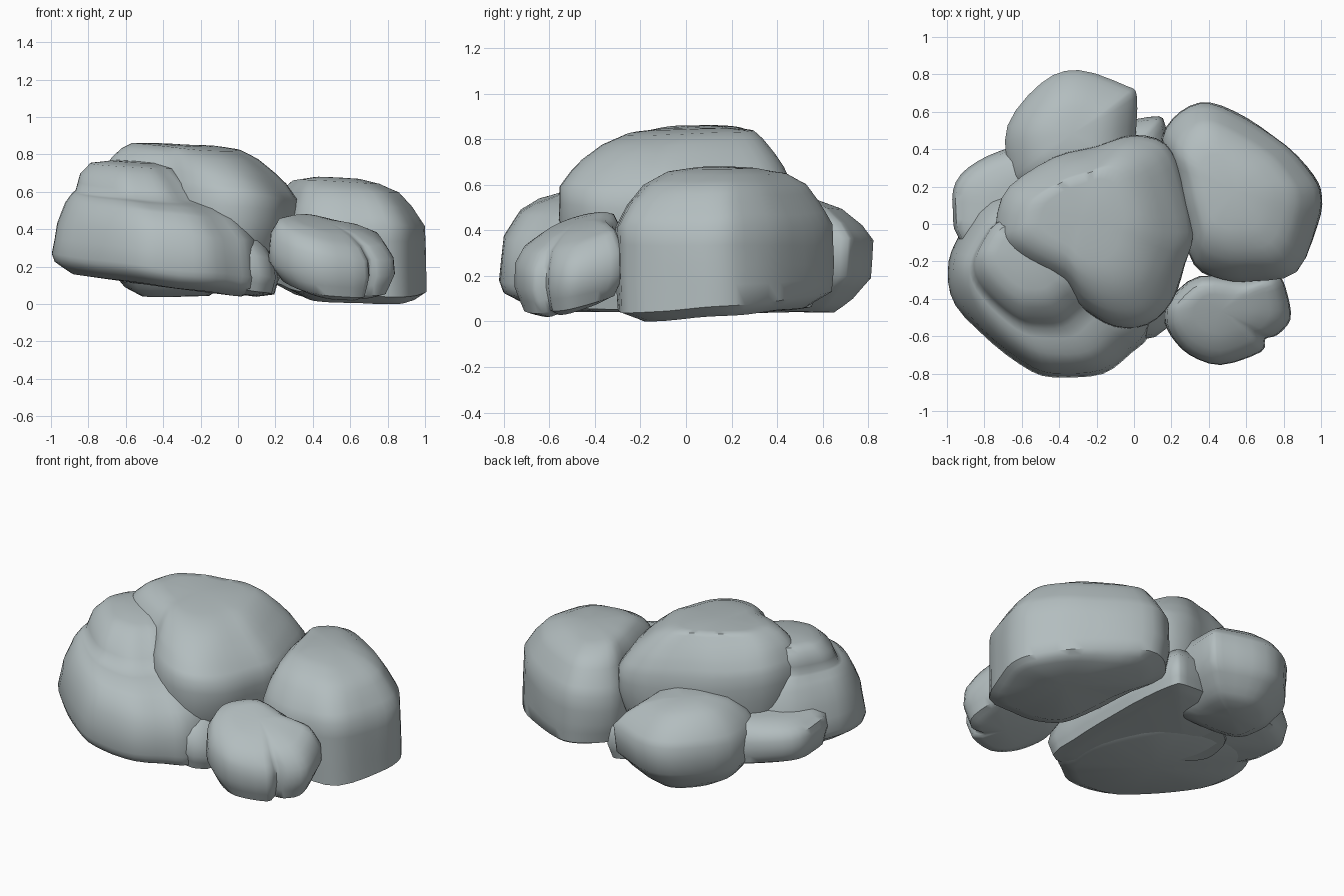
import bpy, bmesh, math
from mathutils import Vector, noise

stone = bpy.data.materials.new("blue grey stone")
stone.diffuse_color = (0.45, 0.51, 0.52, 1)


def spline(a, b, c, d, t):
    # Catmull-Rom point between b and c
    return 0.5 * (2 * b + (c - a) * t + (2 * a - 5 * b + 4 * c - d) * t * t
                  + (3 * b - a - 3 * c + d) * t ** 3)


def rock(name, centre, outline, levels, rough=0.012):
    """Loft a boulder. outline: plan view points, clockwise.
    levels: (height, scale, shift x, shift y, slope x, slope y), bottom to top."""
    c = Vector(centre)
    pts = [Vector(p) - c for p in outline]
    n = len(pts)
    ring = [spline(pts[i - 1], pts[i], pts[(i + 1) % n], pts[(i + 2) % n], k / 3)
            for i in range(n) for k in range(3)]
    lv = [Vector(l) for l in levels]
    fine = []
    for i in range(len(lv) - 1):
        fine += [lv[i], (lv[i] + lv[i + 1]) / 2]
    fine.append(lv[-1])

    def place(p, l):
        z, s, dx, dy, sx, sy = l
        x, y = p.x * s + dx, p.y * s + dy
        v = Vector((x + c.x, y + c.y, z + sx * x + sy * y))
        v += noise.noise_vector(v * 3.5) * rough
        v.z = max(v.z, 0)
        return v

    bm = bmesh.new()
    rings = [[bm.verts.new(place(p, l)) for p in ring] for l in fine]
    m = len(ring)
    for lo, hi in zip(rings, rings[1:]):
        for i in range(m):
            j = (i + 1) % m
            bm.faces.new((lo[i], lo[j], hi[j], hi[i]))
    for loop, l in ((rings[0], fine[0]), (rings[-1], fine[-1])):
        mid = bm.verts.new(place(Vector((0, 0)), l))
        for i in range(m):
            bm.faces.new((loop[i], loop[(i + 1) % m], mid))
    bmesh.ops.recalc_face_normals(bm, faces=bm.faces)
    me = bpy.data.meshes.new(name)
    bm.to_mesh(me)
    bm.free()
    me.materials.append(stone)
    ob = bpy.data.objects.new(name, me)
    bpy.context.collection.objects.link(ob)
    bpy.ops.object.select_all(action='DESELECT')
    ob.select_set(True)
    bpy.context.view_layer.objects.active = ob
    bpy.ops.object.shade_smooth_by_angle(angle=math.radians(50))


# Tall central boulder with a tilted, stepped cap
rock("top_boulder", (-0.22, -0.02),
     [(-0.74, 0), (-0.67, 0.2), (-0.43, 0.35), (-0.2, 0.42), (0, 0.48), (0.17, 0.43),
      (0.26, 0.25), (0.32, -0.05), (0.27, -0.22), (0.2, -0.42), (0.07, -0.54),
      (-0.1, -0.55), (-0.26, -0.47), (-0.38, -0.34), (-0.6, -0.22), (-0.72, -0.12)],
     [(0.10, 0.75, 0, 0, -0.05, 0), (0.25, 0.9, 0, 0, -0.05, 0), (0.46, 1, 0, 0, -0.08, 0),
      (0.61, 0.99, 0, 0, -0.1, 0), (0.69, 0.9, -0.01, 0, -0.1, 0.02),
      (0.74, 0.82, -0.02, 0, -0.1, 0.03), (0.80, 0.68, -0.04, 0.01, -0.08, 0.04),
      (0.835, 0.54, -0.06, 0.04, -0.07, 0.03), (0.845, 0.3, -0.06, 0.05, -0.06, 0.02)])

# Broad front left boulder with two ledges
rock("left_boulder", (-0.42, -0.32),
     [(-1, -0.25), (-0.95, -0.08), (-0.78, 0.15), (-0.5, 0.2), (-0.1, 0.1), (0.08, -0.15),
      (0.13, -0.4), (0.08, -0.6), (-0.02, -0.69), (-0.16, -0.8), (-0.38, -0.82),
      (-0.55, -0.79), (-0.76, -0.64), (-0.95, -0.43)],
     [(0.10, 0.8, 0, 0, -0.14, 0), (0.15, 0.97, 0, 0, -0.14, 0), (0.20, 1, 0, 0, -0.12, 0),
      (0.38, 0.95, 0, 0, -0.08, 0), (0.49, 0.83, -0.02, 0.01, -0.1, 0),
      (0.54, 0.72, -0.05, 0.02, -0.1, 0.03), (0.57, 0.58, -0.11, 0.05, -0.08, 0.05),
      (0.66, 0.51, -0.13, 0.08, -0.08, 0.05), (0.73, 0.4, -0.14, 0.11, -0.05, 0.05),
      (0.745, 0.2, -0.14, 0.12, -0.05, 0.05)])

# Steep right boulder
rock("right_boulder", (0.62, 0.15),
     [(0.15, 0.46), (0.25, 0.6), (0.4, 0.65), (0.6, 0.56), (0.82, 0.42), (0.96, 0.26),
      (1, 0.15), (0.98, 0), (0.87, -0.26), (0.65, -0.31), (0.47, -0.3), (0.32, -0.22),
      (0.25, 0), (0.2, 0.25)],
     [(0.03, 0.75, 0.03, 0, -0.02, 0.08), (0.08, 0.97, 0.01, 0, -0.04, 0.08),
      (0.25, 1, 0, 0, 0, 0), (0.42, 0.99, 0, 0, 0, 0), (0.52, 0.87, -0.02, 0, 0, 0),
      (0.6, 0.74, -0.04, 0.01, -0.02, 0), (0.65, 0.54, -0.07, 0.02, -0.04, 0),
      (0.67, 0.28, -0.08, 0.02, -0.03, 0)])

# Small front boulder, leaning down towards the front right, with a notch
rock("front_boulder", (0.5, -0.5),
     [(0.17, -0.5), (0.2, -0.4), (0.35, -0.28), (0.6, -0.29), (0.77, -0.28), (0.82, -0.37),
      (0.83, -0.51), (0.76, -0.6), (0.7, -0.62), (0.68, -0.69), (0.47, -0.75),
      (0.3, -0.7), (0.2, -0.6)],
     [(0.07, 0.55, 0.03, 0, -0.15, 0.3), (0.10, 0.83, 0.01, 0, -0.15, 0.25),
      (0.20, 1, 0, 0, -0.12, 0.2), (0.31, 0.98, 0, 0, -0.2, 0.25),
      (0.38, 0.84, -0.01, 0, -0.2, 0.33), (0.41, 0.6, -0.03, 0.02, -0.18, 0.3),
      (0.42, 0.3, -0.04, 0.03, -0.15, 0.3)])

# Rounded back boulder
rock("back_boulder", (-0.33, 0.48),
     [(-0.68, 0.3), (-0.68, 0.53), (-0.5, 0.75), (-0.3, 0.82), (-0.05, 0.74), (0.01, 0.68),
      (0.01, 0.45), (-0.02, 0.2), (-0.3, 0.14), (-0.6, 0.18)],
     [(0.04, 0.5, 0, 0, 0, 0), (0.09, 0.75, 0, 0, 0, 0.05), (0.19, 0.98, 0, 0, 0, 0),
      (0.36, 1, 0, 0, 0, 0), (0.44, 0.85, 0, 0, 0, -0.05), (0.51, 0.6, 0, 0, 0, -0.08),
      (0.54, 0.3, 0, 0, 0, -0.1)])

# Low slab under the pile
rock("base_slab", (-0.35, 0),
     [(-0.97, 0.08), (-0.95, 0.22), (-0.84, 0.33), (-0.65, 0.42), (-0.3, 0.5), (0.08, 0.57),
      (0.17, 0.52), (0.21, 0.2), (0.21, -0.2), (0.18, -0.56), (-0.1, -0.62), (-0.6, -0.5),
      (-0.93, -0.1)],
     [(0.10, 0.8, 0, 0, -0.13, 0), (0.13, 0.96, 0, 0, -0.14, 0), (0.22, 1, 0, 0, -0.14, 0),
      (0.31, 0.97, 0, 0, -0.12, 0), (0.38, 0.85, 0, 0, -0.08, 0), (0.41, 0.5, 0, 0, -0.05, 0)])
